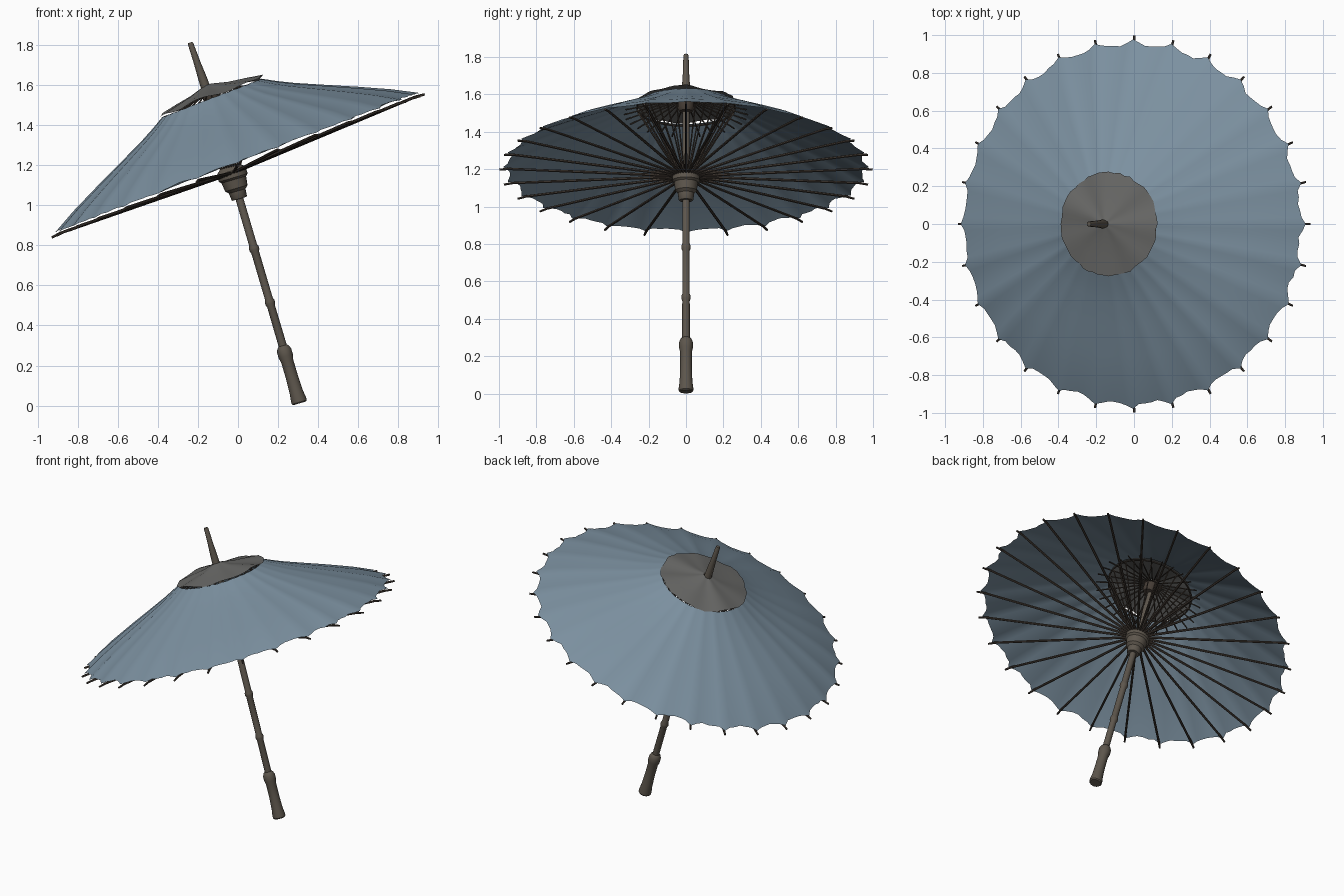
import bpy, bmesh, math, random
from mathutils import Matrix, Vector

random.seed(4)
cube = bpy.data.objects.get("Cube")
if cube:
    bpy.data.objects.remove(cube)

RIBS = 28
CANOPY = Matrix.Translation((0, 0, 1.2)) @ Matrix.Rotation(math.radians(-21), 4, 'Y')
SHAFT = Matrix.Translation((0.308, 0, 0.011)) @ Matrix.Rotation(math.radians(-16.4), 4, 'Y')
TIP = Matrix.Translation((-0.155, 0, 1.57)) @ Matrix.Rotation(math.radians(-19), 4, 'Y')


def material(name, rgb):
    m = bpy.data.materials.new(name)
    m.use_nodes = True
    m.diffuse_color = (*rgb, 1)
    bsdf = m.node_tree.nodes["Principled BSDF"]
    bsdf.inputs["Base Color"].default_value = (*rgb, 1)
    bsdf.inputs["Roughness"].default_value = 0.8
    return m


BLUE = material("blue grey cloth", (0.2, 0.28, 0.35))
GREY = material("grey cap cloth", (0.135, 0.135, 0.13))
WOOD = material("brown wood", (0.11, 0.093, 0.073))
DARK = material("dark rib wood", (0.06, 0.046, 0.036))


def finish(name, bm, mat, matrix, angle=35):
    me = bpy.data.meshes.new(name)
    bm.to_mesh(me)
    bm.free()
    me.materials.append(mat)
    ob = bpy.data.objects.new(name, me)
    ob.matrix_world = matrix
    bpy.context.collection.objects.link(ob)
    bpy.ops.object.select_all(action='DESELECT')
    ob.select_set(True)
    bpy.context.view_layer.objects.active = ob
    bpy.ops.object.shade_smooth_by_angle(angle=math.radians(angle))
    return ob


def sheet(bm, rings):
    """Bridge closed rings of points, inner ring first."""
    loops = [[bm.verts.new(p) for p in ring] for ring in rings]
    for a, b in zip(loops, loops[1:]):
        n = len(a)
        for i in range(n):
            j = (i + 1) % n
            bm.faces.new((a[i], b[i], b[j], a[j]))
    return loops


def polar(r, a, h):
    return Vector((r * math.cos(a), r * math.sin(a), h))


def lathe(name, profile, mat, matrix, sides=16):
    bm = bmesh.new()
    rings = [[polar(r, 2 * math.pi * i / sides, h) for i in range(sides)] for r, h in profile]
    loops = sheet(bm, rings)
    bm.faces.new(loops[0])
    bm.faces.new(loops[-1])
    bmesh.ops.recalc_face_normals(bm, faces=bm.faces)
    return finish(name, bm, mat, matrix)


def rod(bm, a, b, r1, r2, sides=6):
    d = b - a
    m = Matrix.Translation((a + b) / 2) @ d.to_track_quat('Z', 'Y').to_matrix().to_4x4()
    bmesh.ops.create_cone(bm, cap_ends=True, segments=sides, radius1=r1, radius2=r2,
                          depth=d.length, matrix=m)


# Canopy cloth: sagging between ribs, ragged scalloped rim
PER = 6
N = RIBS * PER
sag = [random.uniform(0.3, 1) for _ in range(RIBS)]
rim = [0.978 - (0.028 * math.sin(math.pi * (i % PER) / PER) + random.uniform(0, 0.012)
                if i % PER else 0) for i in range(N)]
rings = []
for r, h in [(0.265, 0.362), (0.33, 0.325), (0.41, 0.284), (0.55, 0.22), (0.7, 0.152),
             (0.85, 0.081), (None, None)]:
    ring = []
    for i in range(N):
        a = 2 * math.pi * i / N
        rr = r or rim[i]
        hh = h if r else 0.012 + (0.978 - rr) * 0.45
        dip = 0.012 * sag[i // PER] * math.sin(math.pi * (i % PER) / PER) * rr
        ring.append(polar(rr, a, hh - dip))
    rings.append(ring)
bm = bmesh.new()
sheet(bm, rings)
finish("canopy", bm, BLUE, CANOPY, 60)

# Top cap: shallow pleated cone with a slightly frayed edge
rings = []
for r, h in [(0.018, 0.43), (0.1, 0.405), (0.19, 0.388), (0.275, 0.37)]:
    ring = []
    for i in range(56):
        a = 2 * math.pi * i / 56
        fold = 0.02 * r * math.cos(7 * a) + 0.02 * r * math.cos(4 * a + 1)
        fray = random.uniform(-0.006, 0.004) if r > 0.2 else 0
        ring.append(polar(r + fray, a, h + fold))
    rings.append(ring)
bm = bmesh.new()
sheet(bm, rings)
finish("top_cap", bm, GREY, CANOPY, 60)

# Long ribs from the hub to the rim, and short struts up to the cap ring
hub = Vector((-0.035, 0, -0.025))
ribs, struts = bmesh.new(), bmesh.new()
for i in range(RIBS):
    a = 2 * math.pi * i / RIBS
    rod(ribs, hub + polar(0.04, a, 0), polar(0.95, a, 0.002), 0.008, 0.007)
    rod(ribs, polar(0.95, a, 0.002), polar(0.998, a, -0.003), 0.007, 0.006)
    rod(struts, hub + polar(0.045, a, 0.02), polar(0.262, a, 0.345), 0.004, 0.004, 5)
    rod(struts, polar(0.03, a, 0.40), polar(0.33, a, 0.312), 0.004, 0.004, 5)
finish("ribs", ribs, DARK, CANOPY)
finish("struts", struts, DARK, CANOPY)

# Ring that carries the inner canopy edge
bm = bmesh.new()
for i in range(RIBS):
    a, b = (2 * math.pi * k / RIBS for k in (i, i + 1))
    rod(bm, polar(0.262, a, 0.348), polar(0.262, b, 0.348), 0.005, 0.005, 5)
finish("cap_ring", bm, DARK, CANOPY)

# Shaft with raised bamboo joints
profile = [(0.021, 0.24)]
for s in (0.525, 0.805):
    profile += [(0.02, s - 0.02), (0.025, s - 0.006), (0.025, s + 0.006), (0.02, s + 0.02)]
profile.append((0.019, 1.64))
lathe("shaft", profile, WOOD, SHAFT)

# Handle grip with flared ends
lathe("handle", [(0.034, 0), (0.039, 0.006), (0.039, 0.02), (0.034, 0.06), (0.031, 0.14),
                 (0.031, 0.22), (0.037, 0.245), (0.037, 0.275), (0.03, 0.292), (0.022, 0.3)],
      WOOD, SHAFT, 20)

# Stepped runner hub where the ribs meet
lathe("runner_hub", [(0.036, 1.065), (0.04, 1.07), (0.043, 1.105), (0.058, 1.12),
                     (0.064, 1.165), (0.075, 1.175), (0.075, 1.21), (0.05, 1.235),
                     (0.02, 1.24)], WOOD, SHAFT, 20)

# Ferrule at the top and its collar under the cap
lathe("ferrule", [(0.024, 0), (0.022, 0.07), (0.017, 0.15), (0.014, 0.25), (0.011, 0.258)],
      WOOD, TIP, 12)
lathe("top_notch", [(0.035, 0.33), (0.045, 0.35), (0.045, 0.39), (0.03, 0.4)],
      DARK, CANOPY)
